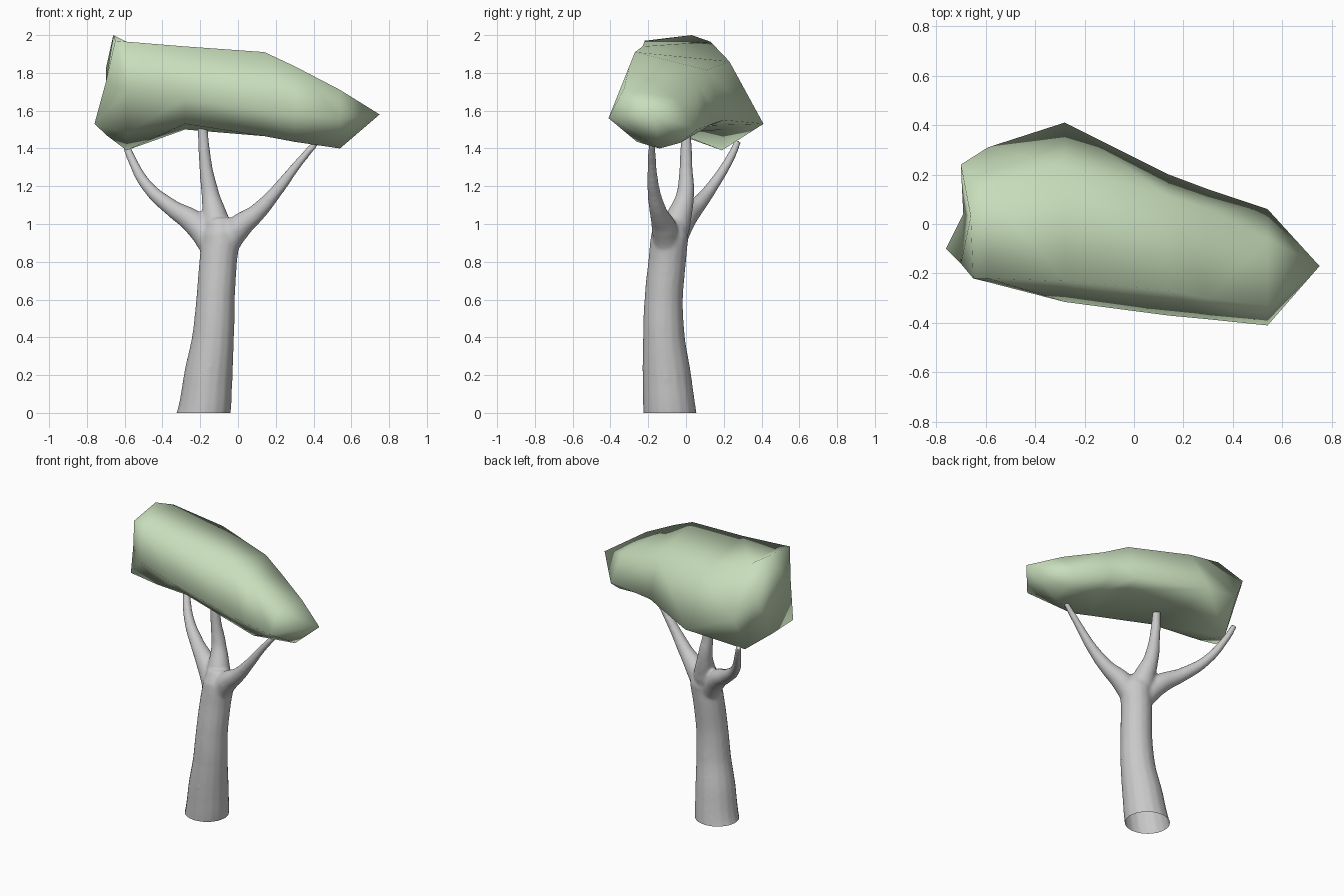
import bpy
import bmesh
from mathutils import Vector

cube = bpy.data.objects.get("Cube")
if cube:
    bpy.data.objects.remove(cube, do_unlink=True)


def make_material(name, colour):
    mat = bpy.data.materials.new(name)
    mat.use_nodes = True
    mat.diffuse_color = (*colour, 1)
    shader = next(n for n in mat.node_tree.nodes if n.type == "BSDF_PRINCIPLED")
    shader.inputs["Base Color"].default_value = (*colour, 1)
    shader.inputs["Roughness"].default_value = 0.8
    return mat


bark = make_material("grey bark", (0.58, 0.58, 0.58))
leaf = make_material("pale green leaves", (0.58, 0.73, 0.5))


def add_mesh(name, bm, mat):
    mesh = bpy.data.meshes.new(name)
    bm.to_mesh(mesh)
    bm.free()
    mesh.materials.append(mat)
    for face in mesh.polygons:
        face.use_smooth = True
    obj = bpy.data.objects.new(name, mesh)
    bpy.context.collection.objects.link(obj)
    return obj


def evaluated_mesh(obj):
    bpy.context.view_layer.update()
    depsgraph = bpy.context.evaluated_depsgraph_get()
    return bpy.data.meshes.new_from_object(obj.evaluated_get(depsgraph))


# Leaning trunk (it starts below ground and is cut flat later) and three
# branches that grow out from inside it, as (x, y, z, radius) points
fork = (-0.1, -0.095, 0.84, 0.075)
limbs = [
    [(-0.2, -0.078, -0.08, 0.146), (-0.18, -0.086, 0, 0.141), (-0.157, -0.102, 0.2, 0.129),
     (-0.132, -0.117, 0.4, 0.111), (-0.119, -0.118, 0.6, 0.102),
     (-0.105, -0.1, 0.8, 0.1), (-0.092, -0.085, 0.94, 0.1), (-0.105, -0.07, 1.02, 0.07)],
    [fork, (-0.23, -0.02, 1.005, 0.065), (-0.35, 0.05, 1.085, 0.045),
     (-0.48, 0.14, 1.2, 0.032), (-0.57, 0.24, 1.36, 0.023), (-0.6, 0.275, 1.44, 0.019)],
    [fork, (0.0, -0.115, 0.978, 0.068), (0.1, -0.145, 1.06, 0.047),
     (0.2, -0.17, 1.17, 0.034), (0.31, -0.18, 1.31, 0.024), (0.42, -0.18, 1.44, 0.018)],
    [fork, (-0.115, -0.05, 1.0, 0.075), (-0.145, -0.005, 1.15, 0.048),
     (-0.17, 0, 1.3, 0.035), (-0.19, 0, 1.54, 0.025)],
]
curve = bpy.data.curves.new("limb_paths", "CURVE")
curve.dimensions = "3D"
curve.bevel_depth = 1
curve.bevel_resolution = 6
curve.resolution_u = 6
curve.use_fill_caps = True
for path in limbs:
    spline = curve.splines.new("BEZIER")
    spline.bezier_points.add(len(path) - 1)
    for point, (x, y, z, radius) in zip(spline.bezier_points, path):
        point.co = (x, y, z)
        point.radius = radius
        point.handle_left_type = point.handle_right_type = "AUTO"
paths = bpy.data.objects.new("limb_paths", curve)
bpy.context.collection.objects.link(paths)
tubes = evaluated_mesh(paths)
bpy.data.objects.remove(paths, do_unlink=True)

# Weld the tubes, then fuse them into one skin with softly blended forks
bm = bmesh.new()
bm.from_mesh(tubes)
bmesh.ops.remove_doubles(bm, verts=bm.verts, dist=0.0005)
rough = add_mesh("rough_limbs", bm, bark)
fuse = rough.modifiers.new("fuse", "REMESH")
fuse.mode = "VOXEL"
fuse.voxel_size = 0.01
soften = rough.modifiers.new("soften", "SMOOTH")
soften.factor = 0.5
soften.iterations = 8
fused = evaluated_mesh(rough)
bpy.data.objects.remove(rough, do_unlink=True)

# Cut the foot flat at the ground and leave it open
bm = bmesh.new()
bm.from_mesh(fused)
bmesh.ops.bisect_plane(bm, geom=bm.verts[:] + bm.edges[:] + bm.faces[:],
                       plane_co=(0, 0, 0), plane_no=(0, 0, 1), clear_inner=True)
add_mesh("trunk_and_branches", bm, bark)

# Leaf canopy: a slanted end, then cross-sections along x as (x, [(y, z), ...]),
# running front, top front, top back, back, bottom back, bottom front
end = [(-0.7, -0.16, 1.75), (-0.65, -0.22, 1.97), (-0.66, 0.03, 2),
       (-0.7, 0.24, 1.82), (-0.69, 0.04, 1.465), (-0.76, -0.1, 1.53)]
sections = [
    (-0.59, [(-0.235, 1.7), (-0.22, 1.965), (0.13, 1.965), (0.31, 1.64), (0.19, 1.39), (-0.06, 1.48)]),
    (-0.28, [(-0.315, 1.66), (-0.23, 1.94), (0.23, 1.86), (0.41, 1.53), (0.2, 1.5), (-0.17, 1.53)]),
    (0.14, [(-0.37, 1.6), (-0.27, 1.91), (0.11, 1.815), (0.2, 1.55), (0.07, 1.52), (-0.24, 1.465)]),
    (0.3, [(-0.385, 1.58), (-0.3, 1.835), (0.06, 1.74), (0.14, 1.53), (0, 1.47), (-0.26, 1.435)]),
    (0.54, [(-0.41, 1.56), (-0.33, 1.71), (-0.06, 1.67), (0.06, 1.5), (-0.03, 1.43), (-0.14, 1.4)]),
]
outlines = [end] + [[(x, y, z) for y, z in outline] for x, outline in sections]
bm = bmesh.new()
rings = [[bm.verts.new(co) for co in outline] for outline in outlines]
sides = len(end)
for a, b in zip(rings, rings[1:]):
    middle = sum((v.co for v in a + b), Vector()) / (2 * sides)
    for i in range(sides):
        p, q, r, s = a[i], a[(i + 1) % sides], b[(i + 1) % sides], b[i]
        # Split along the diagonal that bulges outward
        if ((p.co + r.co) / 2 - middle).length > ((q.co + s.co) / 2 - middle).length:
            p, q, r, s = q, r, s, p
        bm.faces.new((p, q, s))
        bm.faces.new((q, r, s))
tip = bm.verts.new((0.75, -0.17, 1.58))
for i in range(sides):
    bm.faces.new((rings[-1][i], rings[-1][(i + 1) % sides], tip))
bm.faces.new(rings[0])
bmesh.ops.recalc_face_normals(bm, faces=bm.faces)
add_mesh("leaf_canopy", bm, leaf)
